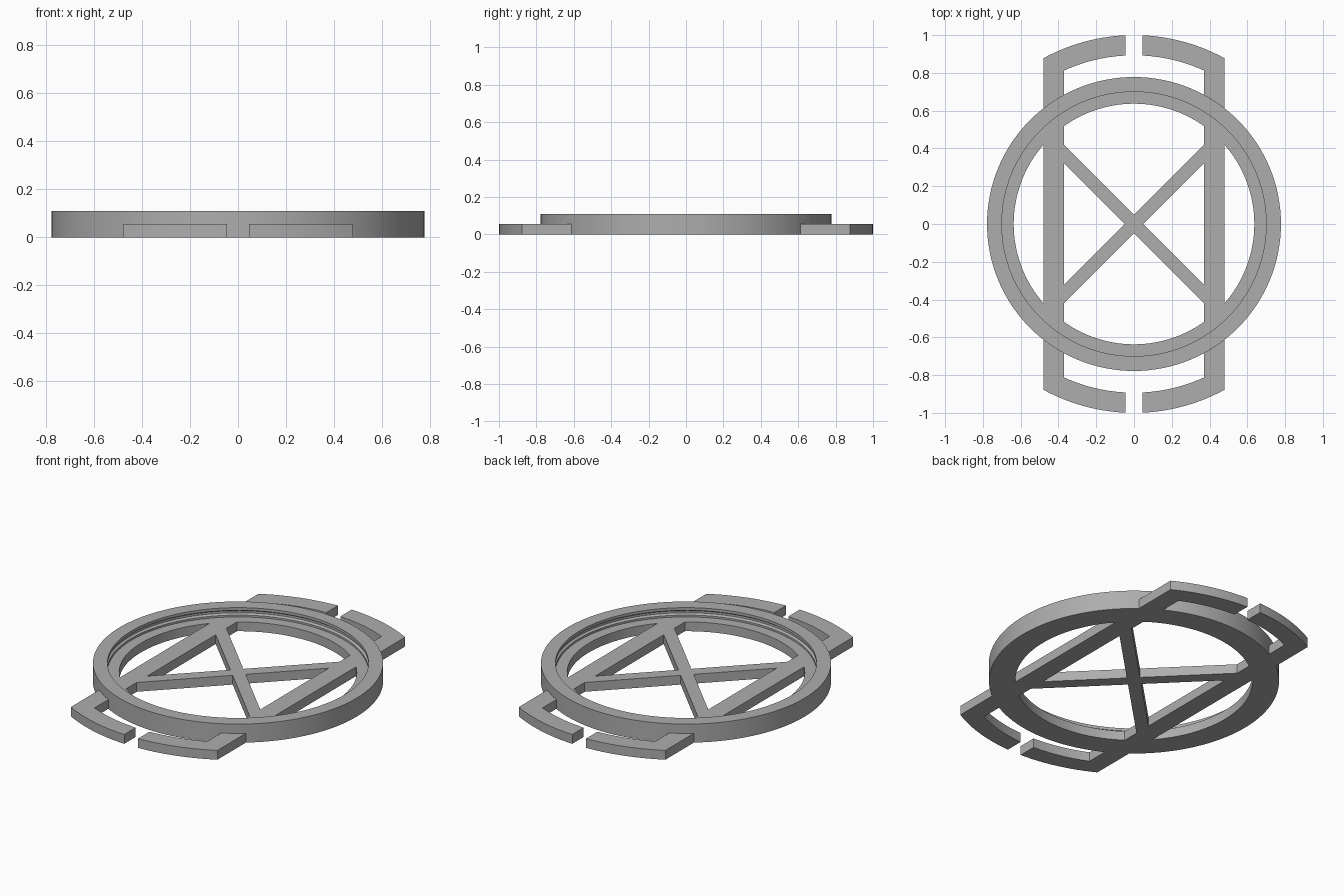
import bpy, bmesh, math

if "Cube" in bpy.data.objects:
    bpy.data.objects.remove(bpy.data.objects["Cube"])

LOW, TOP = 0.055, 0.11   # frame height, rim height

grey = bpy.data.materials.new("plain_grey")
grey.diffuse_color = (0.42, 0.42, 0.42, 1)
grey.use_nodes = True
grey.node_tree.nodes["Principled BSDF"].inputs["Base Color"].default_value = grey.diffuse_color


def finish(name, bm):
    bmesh.ops.recalc_face_normals(bm, faces=bm.faces)
    mesh = bpy.data.meshes.new(name)
    bm.to_mesh(mesh)
    bm.free()
    mesh.materials.append(grey)
    ob = bpy.data.objects.new(name, mesh)
    bpy.context.collection.objects.link(ob)
    return ob


def prism(name, outline, height):
    bm = bmesh.new()
    face = bm.faces.new([bm.verts.new((x, y, 0)) for x, y in outline])
    ext = bmesh.ops.extrude_face_region(bm, geom=[face])
    verts = [v for v in ext["geom"] if isinstance(v, bmesh.types.BMVert)]
    bmesh.ops.translate(bm, vec=(0, 0, height), verts=verts)
    return finish(name, bm)


def lathe(name, profile, steps=128):
    bm = bmesh.new()
    rings = []
    for i in range(steps):
        a = 2 * math.pi * i / steps
        rings.append([bm.verts.new((r * math.cos(a), r * math.sin(a), z)) for r, z in profile])
    n = len(profile)
    for i in range(steps):
        p, q = rings[i], rings[(i + 1) % steps]
        for j in range(n):
            k = (j + 1) % n
            bm.faces.new((p[j], q[j], q[k], p[k]))
    return finish(name, bm)


def arc(radius, x0, x1, steps=12):
    a0, a1 = math.acos(x0 / radius), math.acos(x1 / radius)
    angles = [a0 + (a1 - a0) * i / steps for i in range(steps + 1)]
    return [(radius * math.cos(a), radius * math.sin(a)) for a in angles]


# Round rim with an inner ledge and a shallow snap groove above it
rim = lathe("rim", [(0.637, 0), (0.778, 0), (0.778, TOP), (0.70, TOP), (0.70, 0.094),
                    (0.712, 0.086), (0.712, 0.074), (0.70, 0.066), (0.70, LOW), (0.637, LOW)])

# Side brackets: a long bar with a curved hook at each end
half = arc(1.0, 0.045, 0.48) + arc(0.893, 0.37, 0.045)
outer, inner = half[:13], half[13:]
bracket = outer + [(x, -y) for x, y in reversed(outer)]
bracket += [(x, -y) for x, y in reversed(inner)] + inner
parts = [prism("right_bracket", bracket, LOW),
         prism("left_bracket", [(-x, y) for x, y in bracket], LOW)]

# Diagonal cross brace as one twelve-sided outline
e, w = 0.40, 0.05
quarter = [(w, 0), (e, e - w), (e, e + w)]
cross = quarter + [(0, w)] + [(-e, e + w), (-e, e - w), (-w, 0)]
cross += [(-e, w - e), (-e, -e - w), (0, -w), (e, -e - w), (e, w - e)]
parts.append(prism("cross_brace", cross, LOW))

# Fuse everything into one solid
for part in parts:
    mod = rim.modifiers.new("join_" + part.name, "BOOLEAN")
    mod.operation = "UNION"
    mod.solver = "EXACT"
    mod.object = part
bpy.context.view_layer.objects.active = rim
rim.select_set(True)
for mod in list(rim.modifiers):
    bpy.ops.object.modifier_apply(modifier=mod.name)
for part in parts:
    bpy.data.objects.remove(part)
rim.name = "ring_frame"
bpy.ops.object.shade_smooth_by_angle(angle=math.radians(25))
